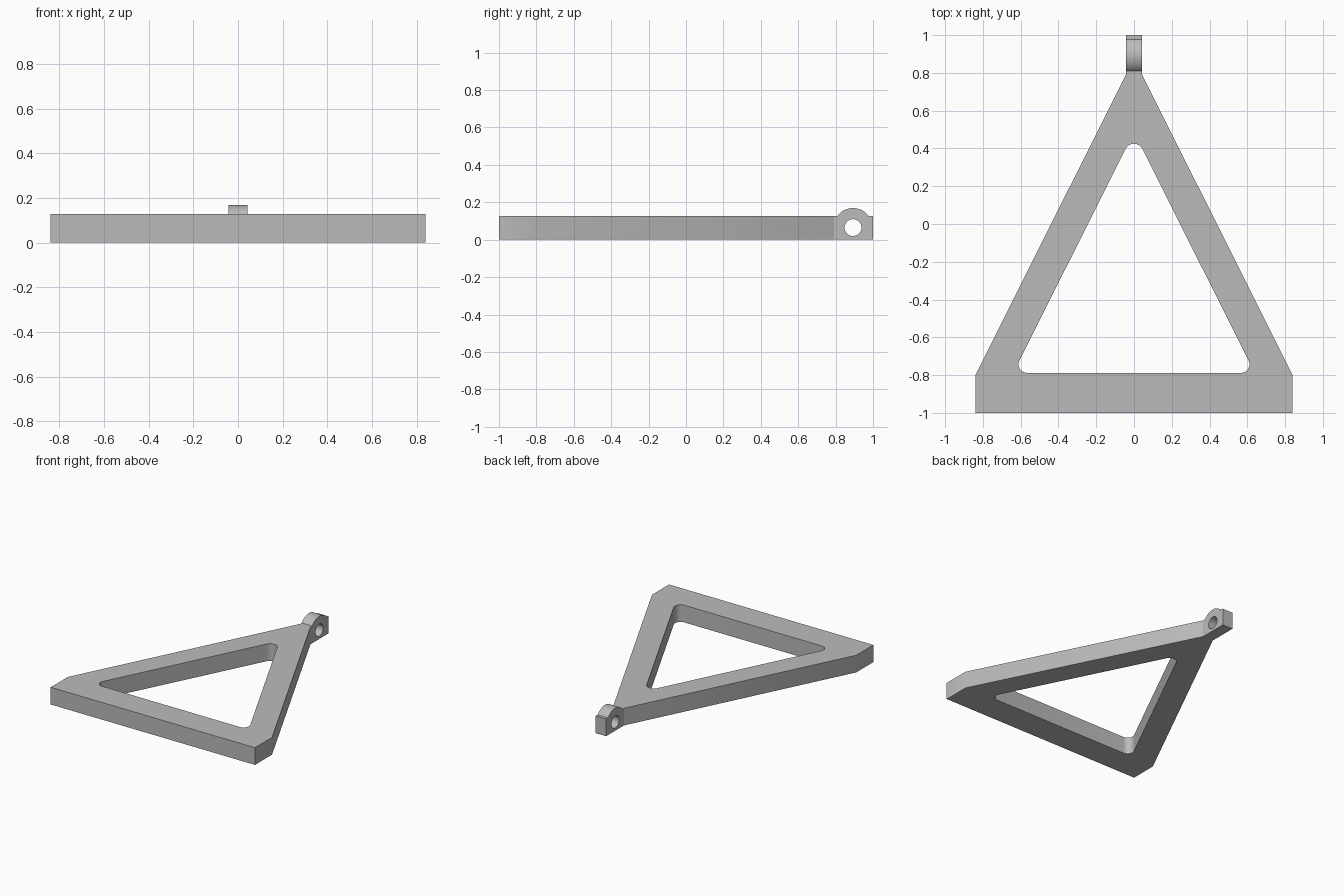
import bpy, bmesh, math
from mathutils import Matrix

if "Cube" in bpy.data.objects:
    bpy.data.objects.remove(bpy.data.objects["Cube"])

H = 0.128          # plate thickness
LUG = 0.043        # half width of the lug
JOIN = 0.79        # y where the lug meets the frame

grey = bpy.data.materials.new("plain grey")
grey.diffuse_color = (0.5, 0.5, 0.5, 1)
grey.use_nodes = True
grey.node_tree.nodes["Principled BSDF"].inputs["Base Color"].default_value = grey.diffuse_color


def arc(cx, cy, r, a0, a1, n):
    """Points along an arc, angles in radians."""
    return [(cx + r * math.cos(a0 + (a1 - a0) * i / n),
             cy + r * math.sin(a0 + (a1 - a0) * i / n)) for i in range(n + 1)]


def plate(name, loops, half_depth, matrix):
    """Extruded flat profile with holes, open where the parts join."""
    curve = bpy.data.curves.new(name, 'CURVE')
    curve.dimensions = '2D'
    curve.fill_mode = 'BOTH'
    curve.extrude = half_depth
    for pts in loops:
        s = curve.splines.new('POLY')
        s.points.add(len(pts) - 1)
        for p, (x, y) in zip(s.points, pts):
            p.co = (x, y, 0, 1)
        s.use_cyclic_u = True
    tmp = bpy.data.objects.new(name + "_profile", curve)
    bpy.context.collection.objects.link(tmp)
    dg = bpy.context.evaluated_depsgraph_get()
    mesh = bpy.data.meshes.new_from_object(tmp.evaluated_get(dg))
    bpy.data.objects.remove(tmp)
    bm = bmesh.new()
    bm.from_mesh(mesh)
    bmesh.ops.transform(bm, matrix=matrix, verts=bm.verts)
    bmesh.ops.remove_doubles(bm, verts=bm.verts, dist=1e-4)
    bmesh.ops.recalc_face_normals(bm, faces=bm.faces)
    hidden = [f for f in bm.faces if all(abs(v.co.y - JOIN) < 1e-3 for v in f.verts)]
    bmesh.ops.delete(bm, geom=hidden, context='FACES')
    bm.to_mesh(mesh)
    bm.free()
    mesh.materials.clear()
    mesh.materials.append(grey)
    ob = bpy.data.objects.new(name, mesh)
    bpy.context.collection.objects.link(ob)
    bpy.ops.object.select_all(action='DESELECT')
    ob.select_set(True)
    bpy.context.view_layer.objects.active = ob
    bpy.ops.object.shade_smooth_by_angle(angle=math.radians(30))
    return ob


# Triangular frame with a rounded triangular opening
tilt = math.atan2(1, 2)      # direction of the side normals
outer = [(-0.84, -1), (0.84, -1), (0.84, -0.8), (LUG, JOIN), (-LUG, JOIN), (-0.84, -0.8)]
inner = (arc(0.566, -0.743, 0.045, -math.pi / 2, tilt, 10)
         + arc(0, 0.375, 0.05, tilt, math.pi - tilt, 12)
         + arc(-0.566, -0.743, 0.045, math.pi - tilt, math.pi * 1.5, 10))
plate("triangle_frame", [outer, inner], H / 2, Matrix.Translation((0, 0, H / 2)))

# Hinge lug: block with a round top and a cross hole, profile in (y, z)
cy, cz, r = 0.893, 0.065, 0.104
a = math.asin((H - cz) / r)
side = [(JOIN, 0), (1, 0), (1, H)] + arc(cy, cz, r, a, math.pi - a, 24) + [(JOIN, H)]
hole = arc(cy, cz, 0.045, 0, math.tau * 31 / 32, 31)
to_side = Matrix(((0, 0, 1, 0), (1, 0, 0, 0), (0, 1, 0, 0), (0, 0, 0, 1)))
plate("hinge_lug", [side, hole], LUG, to_side)
